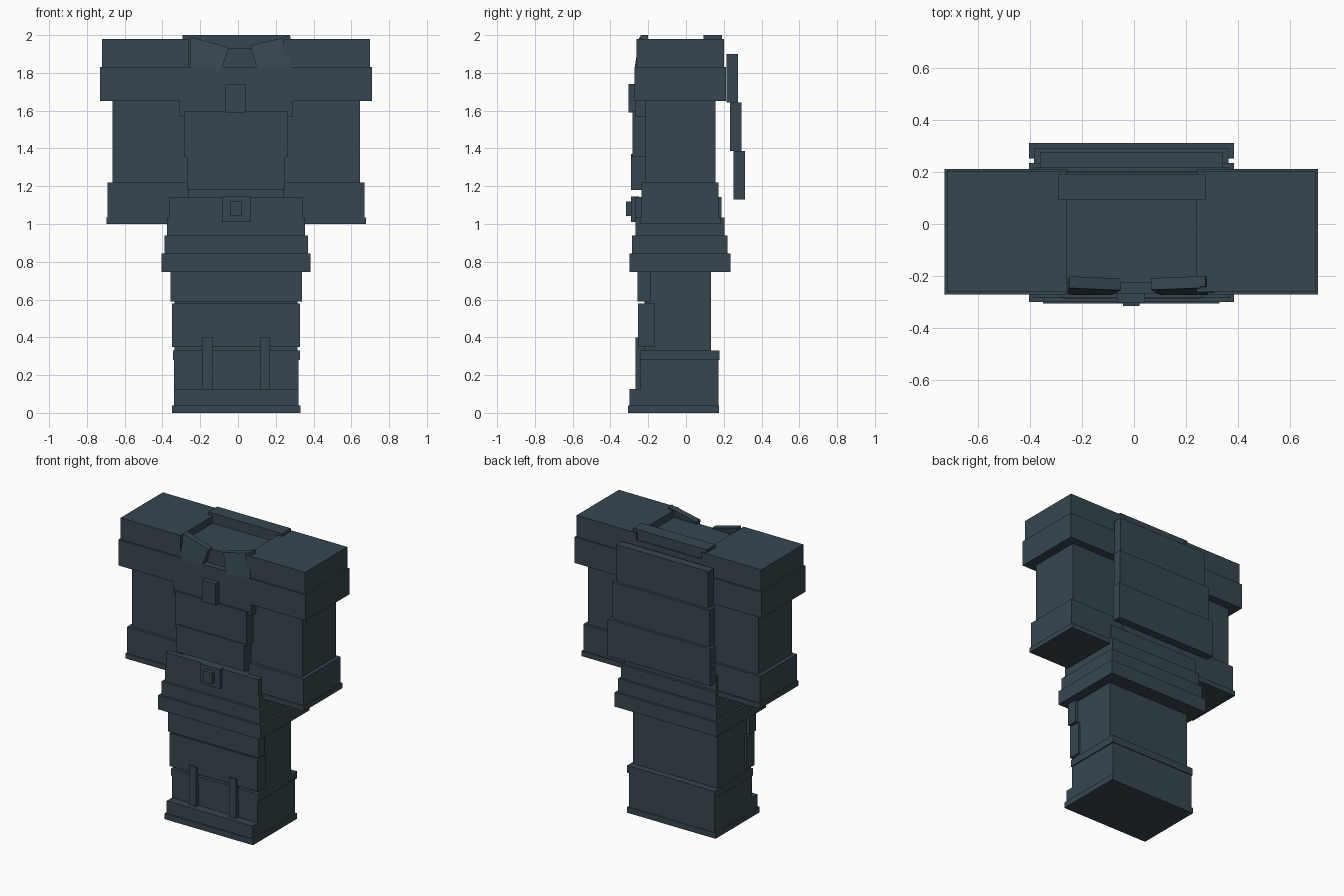
import bpy, bmesh

cloth = bpy.data.materials.new("dark slate")
cloth.diffuse_color = (0.038, 0.062, 0.078, 1)


def finish(name, bm):
    bmesh.ops.recalc_face_normals(bm, faces=bm.faces)
    mesh = bpy.data.meshes.new(name)
    bm.to_mesh(mesh)
    bm.free()
    mesh.materials.append(cloth)
    obj = bpy.data.objects.new(name, mesh)
    bpy.context.collection.objects.link(obj)
    return obj


def box(name, x, y, z):
    """Block given by its (min, max) range on each axis."""
    bm = bmesh.new()
    bmesh.ops.create_cube(bm, size=1)
    for v in bm.verts:
        v.co = [r[0] if c < 0 else r[1] for c, r in zip(v.co, (x, y, z))]
    return finish(name, bm)


def slab(name, outline, y_low, y_high, thick, z_low, z_high):
    """Leaning plate: an x-z outline whose front moves from y_low to y_high."""
    bm = bmesh.new()
    rings = []
    for d in (0, thick):
        ring = []
        for x, z in outline:
            t = (z - z_low) / (z_high - z_low)
            ring.append(bm.verts.new((x, y_low + (y_high - y_low) * t + d, z)))
        rings.append(ring)
        bm.faces.new(ring)
    n = len(outline)
    for i in range(n):
        j = (i + 1) % n
        bm.faces.new((rings[0][i], rings[0][j], rings[1][j], rings[1][i]))
    return finish(name, bm)


# Sleeves: stacked blocks, mirrored about the slightly offset body centre
CX = -0.01
for side, s in (("left", -1), ("right", 1)):
    for part, outer, y, z in (
        ("shoulder", 0.71, (-0.262, 0.202), (1.825, 1.98)),
        ("shoulder_band", 0.72, (-0.272, 0.212), (1.65, 1.83)),
        ("sleeve", 0.655, (-0.215, 0.155), (1.2, 1.66)),
        ("cuff", 0.68, (-0.235, 0.172), (1.03, 1.22)),
        ("cuff_lip", 0.687, (-0.24, 0.183), (1.0, 1.035)),
    ):
        x = sorted((CX + s * 0.25, CX + s * outer))
        box(f"{side}_{part}", x, y, z)

# Torso and chest
box("torso", (-0.27, 0.25), (-0.212, 0.152), (1.0, 1.7))
box("upper_torso", (-0.262, 0.242), (-0.225, 0.2), (1.65, 1.93))
box("chest_panel", (-0.31, 0.29), (-0.27, -0.2), (1.57, 1.83))
box("vest_panel", (-0.285, 0.265), (-0.283, -0.2), (1.355, 1.595))
box("lower_vest_panel", (-0.27, 0.25), (-0.29, -0.2), (1.18, 1.37))
box("chest_clasp", (-0.065, 0.042), (-0.305, -0.2), (1.59, 1.74))

# Collar
box("back_collar", (-0.293, 0.275), (0.093, 0.19), (1.9, 2.0))
slab("left_collar_flap", [(-0.24, 1.82), (-0.085, 1.82), (-0.05, 1.935),
     (-0.25, 1.99), (-0.256, 1.84)], -0.273, -0.245, 0.045, 1.82, 2.0)
slab("right_collar_flap", [(0.1, 1.82), (0.285, 1.82), (0.255, 1.99),
     (0.065, 1.945)], -0.273, -0.245, 0.045, 1.82, 2.0)
slab("collar_edge", [(0.285, 1.82), (0.31, 1.83), (0.275, 2.0),
     (0.255, 1.99)], -0.265, -0.24, 0.04, 1.82, 2.0)

# Belt and buckle
box("belt", (-0.365, 0.345), (-0.27, 0.187), (1.03, 1.142))
box("buckle", (-0.085, 0.065), (-0.29, -0.25), (1.01, 1.145))
box("buckle_knob", (-0.043, 0.022), (-0.317, -0.28), (1.043, 1.12))

# Flared skirt steps
for i, (hw, y0, y1, z0, z1) in enumerate((
    (0.365, -0.268, 0.205, 0.94, 1.035),
    (0.38, -0.285, 0.22, 0.845, 0.94),
    (0.395, -0.3, 0.236, 0.747, 0.845),
)):
    box(f"skirt_step_{i + 1}", (CX - hw, CX + hw), (y0, y1), (z0, z1))

# Overlapping back cape panels
for i, hw in enumerate((0.353, 0.375, 0.395)):
    y0 = 0.215 + 0.0185 * i
    z1 = 1.9 - 0.257 * i
    box(f"cape_panel_{i + 1}", (CX - hw, CX + hw), (y0, y0 + 0.06),
        (z1 - 0.257, z1))

# Legs with front guards
box("legs", (-0.335, 0.315), (-0.22, 0.132), (0.3, 0.76))
box("thigh_guard", (-0.358, 0.338), (-0.258, -0.185), (0.59, 0.75))
box("shin_guard", (-0.35, 0.327), (-0.253, -0.165), (0.35, 0.58))

# Boots
box("boot", (-0.34, 0.32), (-0.24, 0.172), (0.02, 0.3))
box("boot_rim", (-0.345, 0.328), (-0.243, 0.178), (0.28, 0.33))
box("boot_toe", (-0.34, 0.32), (-0.298, -0.22), (0.02, 0.127))
box("boot_sole", (-0.35, 0.33), (-0.306, 0.175), (0.0, 0.04))
for side, s in (("left", -1), ("right", 1)):
    c = CX + s * 0.153
    box(f"{side}_boot_strap", (c - 0.027, c + 0.027), (-0.267, -0.21),
        (0.12, 0.4))
